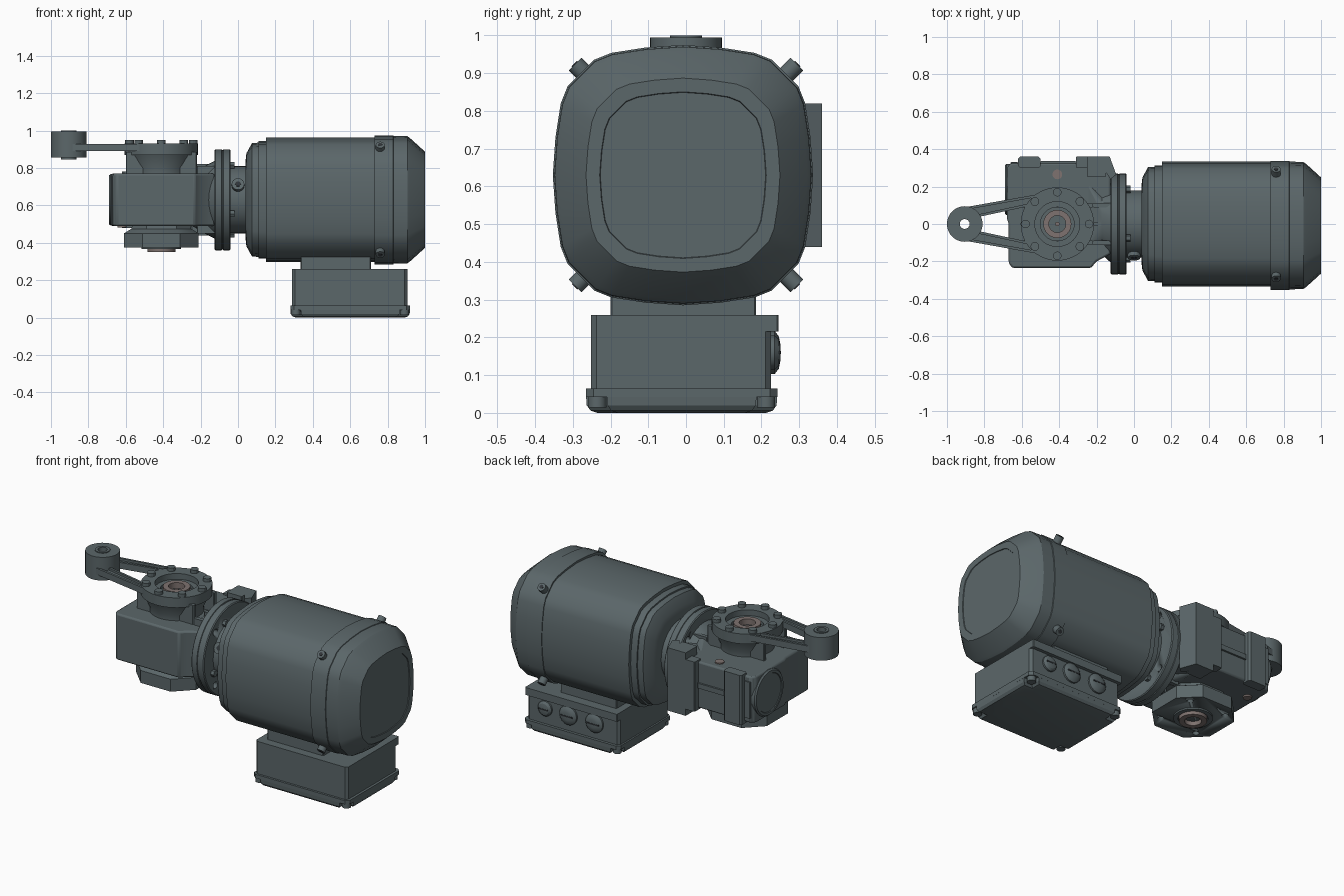
import bpy, bmesh, math
from mathutils import Vector

if "Cube" in bpy.data.objects:
    bpy.data.objects.remove(bpy.data.objects["Cube"])


def material(name, rgb):
    m = bpy.data.materials.new(name)
    m.diffuse_color = (*rgb, 1)
    m.use_nodes = True
    m.node_tree.nodes["Principled BSDF"].inputs["Base Color"].default_value = m.diffuse_color
    return m


PAINT = material("grey_paint", (0.105, 0.135, 0.143))
STEEL = material("brown_steel", (0.21, 0.17, 0.16))
DARK = material("dark_slot", (0.03, 0.035, 0.04))
CZ = 0.63          # motor axis height
HX = -0.41         # output hub position


def loft(name, axis, sections, mat=PAINT, hollow=False, bevel=0):
    """Skin matching outlines along an axis; hollow joins last to first."""
    bm = bmesh.new()
    place = {"X": lambda p, u, v: (p, u, v), "Y": lambda p, u, v: (u, p, v),
             "Z": lambda p, u, v: (u, v, p)}[axis]
    rings = [[bm.verts.new(place(p, u, v)) for u, v in pts] for p, pts in sections]
    n = len(rings[0])
    pairs = list(zip(rings, rings[1:])) + ([(rings[-1], rings[0])] if hollow else [])
    for a, b in pairs:
        for i in range(n):
            bm.faces.new((a[i], a[(i + 1) % n], b[(i + 1) % n], b[i]))
    if not hollow:
        bm.faces.new(rings[0])
        bm.faces.new(rings[-1])
    bmesh.ops.recalc_face_normals(bm, faces=bm.faces)
    for f in bm.faces:
        f.smooth = True
    for e in bm.edges:
        e.smooth = e.calc_face_angle(0) < math.radians(28)
    me = bpy.data.meshes.new(name)
    bm.to_mesh(me)
    bm.free()
    me.materials.append(mat)
    ob = bpy.data.objects.new(name, me)
    bpy.context.collection.objects.link(ob)
    if bevel:
        mod = ob.modifiers.new("bevel", "BEVEL")
        mod.width, mod.segments = bevel, 2
    return ob


def circle(r, cu=0, cv=0, n=32):
    return [(cu + r * math.cos(math.tau * i / n), cv + r * math.sin(math.tau * i / n)) for i in range(n)]


def rrect(u0, u1, v0, v1, r=0.01, n=1):
    out = []
    for k, (u, v) in enumerate([(u1 - r, v1 - r), (u0 + r, v1 - r), (u0 + r, v0 + r), (u1 - r, v0 + r)]):
        out += [(u + r * math.cos((k + i / n) * math.pi / 2), v + r * math.sin((k + i / n) * math.pi / 2))
                for i in range(n + 1)]
    return out


def prism(name, axis, pts, a, b, **kw):
    return loft(name, axis, [(a, pts), (b, pts)], **kw)


def box(name, x, y, z, r=0.004, **kw):
    return prism(name, "Z", rrect(*x, *y, r), *z, **kw)


def tube(name, axis, ro, ri, a, b, cu=0, cv=0, **kw):
    o, i = circle(ro, cu, cv, 40), circle(ri, cu, cv, 40)
    return loft(name, axis, [(a, o), (b, o), (b, i), (a, i)], hollow=True, **kw)


def peg(name, pos, direction, r, length, n=16, mat=PAINT):
    ob = prism(name, "Z", circle(r, n=n), 0, length, mat=mat)
    ob.location = pos
    ob.rotation_euler = Vector(direction).to_track_quat("Z", "Y").to_euler()
    return ob


def cut(ob, cutter):
    mod = ob.modifiers.new("cut", "BOOLEAN")
    mod.operation, mod.object, mod.solver = "DIFFERENCE", cutter, "EXACT"
    bpy.context.view_layer.objects.active = ob
    bpy.ops.object.modifier_apply(modifier="cut")
    bpy.data.objects.remove(cutter)


# Motor: bulged square section shared by body, end shield and fan cowl
QUARTER = [(.345, 0), (.338, .1), (.324, .19), (.306, .235), (.235, .306), (.19, .324), (.1, .338)]


def motor(s, cy=0.0):
    pts = []
    for c, d in ((1, 0), (0, 1), (-1, 0), (0, -1)):
        pts += [(cy + s * (u * c - v * d), CZ + s * (u * d + v * c)) for u, v in QUARTER]
    return pts


loft("motor_body", "X", [(x, motor(s)) for x, s in ((.15, .965), (.74, .965))])
loft("end_shield", "X", [(x, motor(s)) for x, s in
     ((.04, .6), (.045, .72), (.075, .88), (.11, .885), (.11, .91), (.16, .91))])
loft("fan_cowl", "X", [(x, motor(s, -.008)) for x, s in
     ((.73, 1), (.83, 1), (.832, .99), (.905, .985), (.92, .955), (1, .745), (1, .64), (.996, .635))])
for sy in (-1, 1):
    for sz in (-1, 1):
        peg("cowl_screw", (.76, sy * .25, CZ + sz * .25), (0, sy, sz), .024, .062)
        peg("cowl_screw_tip", (.76, sy * .29, CZ + sz * .29), (0, sy, sz), .012, .008, 6, DARK)

# Coupling flange and neck between motor and gearbox
prism("coupling_neck", "X", circle(.18, 0, CZ, 40), -.05, .06)
flange = loft("coupling_flange", "X", [(x, circle(r, 0, CZ, 48)) for x, r in
              ((-.125, .265), (-.12, .27), (-.087, .27), (-.085, .266), (-.08, .266), (-.078, .27), (-.045, .27), (-.04, .265))])
for k in range(4):
    a = math.pi / 4 + k * math.pi / 2
    y, z = math.cos(a), math.sin(a)
    cut(flange, prism("hole", "X", circle(.02, .225 * y, CZ + .225 * z, 16), -.2, .02))
    prism("neck_bolt", "X", circle(.02, .2 * math.sin(a + .4), CZ + .2 * math.cos(a + .4), 6), -.045, -.02)
d = Vector((0, -.9, .42)).normalized()
peg("neck_plug", Vector((0, 0, CZ)) + d * .15, d, .034, .05, 20)
peg("neck_plug_socket", Vector((0, 0, CZ)) + d * .199, d, .016, .003, 6, DARK)

# Terminal box under the motor
box("box_neck", (.335, .71), (-.2, .185), (.25, .34))
box("terminal_box", (.29, .905), (-.252, .225), (.06, .26), .015)
box("box_lip", (.29, .905), (.2, .245), (.215, .26))
box("lid_rim", (.28, .92), (-.265, .242), (.042, .065), .02)


def notched(i, c=.055):
    x0, x1, y0, y1 = .28 + i, .92 - i, -.265 + i, .242 - i
    return [(x0 + c, y0), (x1 - c, y0), (x1 - c, y0 + c), (x1, y0 + c), (x1, y1 - c), (x1 - c, y1 - c),
            (x1 - c, y1), (x0 + c, y1), (x0 + c, y1 - c), (x0, y1 - c), (x0, y0 + c), (x0 + c, y0 + c)]


loft("box_lid", "Z", [(0, notched(.03)), (.006, notched(.012)), (.02, notched(.002)), (.045, notched(0))])
for x in (.31, .89):
    for y in (-.235, .212):
        peg("lid_screw", (x, y, .05), (0, 0, -1), .024, .036)
for x, r in ((.78, .045), (.625, .057), (.45, .057)):
    loft("cable_plug", "Y", [(.215, circle(r, x, .16)), (.235, circle(r, x, .16)),
                             (.246, circle(r * .75, x, .16)), (.25, circle(r * .4, x, .16))])
    box("plug_slot", (x - r * .7, x + r * .7), (.24, .2515), (.156, .164), .001, mat=DARK)

# Gearbox housing, input adapter and side cover
prism("gear_housing", "Z", [(-.67, -.21), (-.65, -.235), (-.23, -.235), (-.2, -.2), (-.125, -.16),
      (-.125, .25), (-.16, .325), (-.66, .325), (-.68, .3), (-.68, .03), (-.67, 0)], .49, .77, bevel=.01)
loft("input_adapter", "X", [(-.26, rrect(-.16, .27, .5, .76, .04, 7)), (-.17, circle(.185, .02, CZ)),
                            (-.12, circle(.21, 0, CZ))])
for y in (-.1, 0, .1):
    box("adapter_rib", (-.22, -.12), (y - .012, y + .012), (.45, .81))
loft("bearing_cover", "X", [(x, circle(r, .185, CZ, 40)) for x, r in
     ((-.66, .137), (-.682, .137), (-.69, .13), (-.69, .115), (-.686, .112))])

# Mounting feet on the back face
foot = [(-.25, .36), (-.13, .36), (-.095, .265), (-.125, .24), (-.16, .29), (-.25, .31)]
prism("rear_foot_tall", "Z", foot, .44, .82)
box("rear_foot_inner", (-.31, -.24), (.3, .36), (.48, .78))
box("rear_foot_outer", (-.62, -.5), (.3, .36), (.48, .78), .01)
for z in ((.44, .5), (.76, .82)):
    box("foot_lug", (-.25, -.15), (.25, .32), z)
box("housing_rib", (-.5, -.31), (.3, .336), (.615, .645))
box("housing_band", (-.66, -.62), (.3, .332), (.52, .74))
peg("vent_plug", (HX, .265, .765), (0, 0, 1), .026, .012, 20, STEEL)
peg("drain_plug", (-.62, .2, .495), (0, 0, -1), .024, .014, 20, STEEL)

# Upper output hub with bolted ring
loft("upper_hub", "Z", [(.76, circle(.15, HX, 0, 40)), (.8, circle(.15, HX, 0, 40)), (.875, circle(.185, HX, 0, 40))])
for s in (-1, 1):
    box("hub_web", (HX - .19, HX + .19), (s * .1 - .012, s * .1 + .012), (.765, .885))
tube("hub_ring", "Z", .196, .12, .87, .93, HX)
tube("hub_seat", "Z", .12, .09, .87, .895, HX)
for k in range(8):
    a = k * math.pi / 4
    peg("hub_bolt", (HX + .17 * math.cos(a), .17 * math.sin(a), .925), (0, 0, 1), .023, .025, 12)
tube("hollow_shaft_top", "Z", .075, .045, .865, .91, HX, mat=STEEL)
peg("shaft_centre", (HX, 0, .87), (0, 0, 1), .012, .02, 12, STEEL)

# Lower octagonal flange with holes and shaft end


def octagon(r, c):
    return [(HX + u, v) for u, v in ((r, -c), (r, c), (c, r), (-c, r), (-r, c), (-r, -c), (-c, -r), (c, -r))]


lower = loft("lower_flange", "Z", [(.375, octagon(.2, .1)), (.45, octagon(.2, .1)), (.475, octagon(.16, .08)),
                                   (.5, octagon(.155, .08))])
for k in range(4):
    a = math.pi / 4 + k * math.pi / 2
    cut(lower, prism("hole", "Z", circle(.018, HX + .172 * math.cos(a), .172 * math.sin(a), 16), .3, .42))
tube("lower_seal_ring", "Z", .105, .08, .366, .38, HX)
tube("hollow_shaft_bottom", "Z", .075, .045, .35, .39, HX, mat=STEEL)

# Torque arm: two channel bars running to a bushed eye
for s in (-1, 1):
    o0, o1, i0, i1 = (-.89, .092), (-.52, .158), (-.84, .05), (-.55, .112)

    def rail(name, p, q, w, z0, z1):
        prism(name, "Z", [(p[0], s * p[1]), (q[0], s * q[1]), (q[0], s * (q[1] - w)), (p[0], s * (p[1] - w))], z0, z1)
    rail("arm_outer_rail", o0, o1, .014, .89, .928)
    rail("arm_inner_rail", i0, i1, .014, .89, .928)
    prism("arm_web", "Z", [(x, s * y) for x, y in (o0, o1, i1, i0)], .897, .915)
tube("arm_eye", "Z", .095, .036, .855, .995, -.905)
tube("eye_bushing", "Z", .042, .026, .845, 1.0, -.905)
